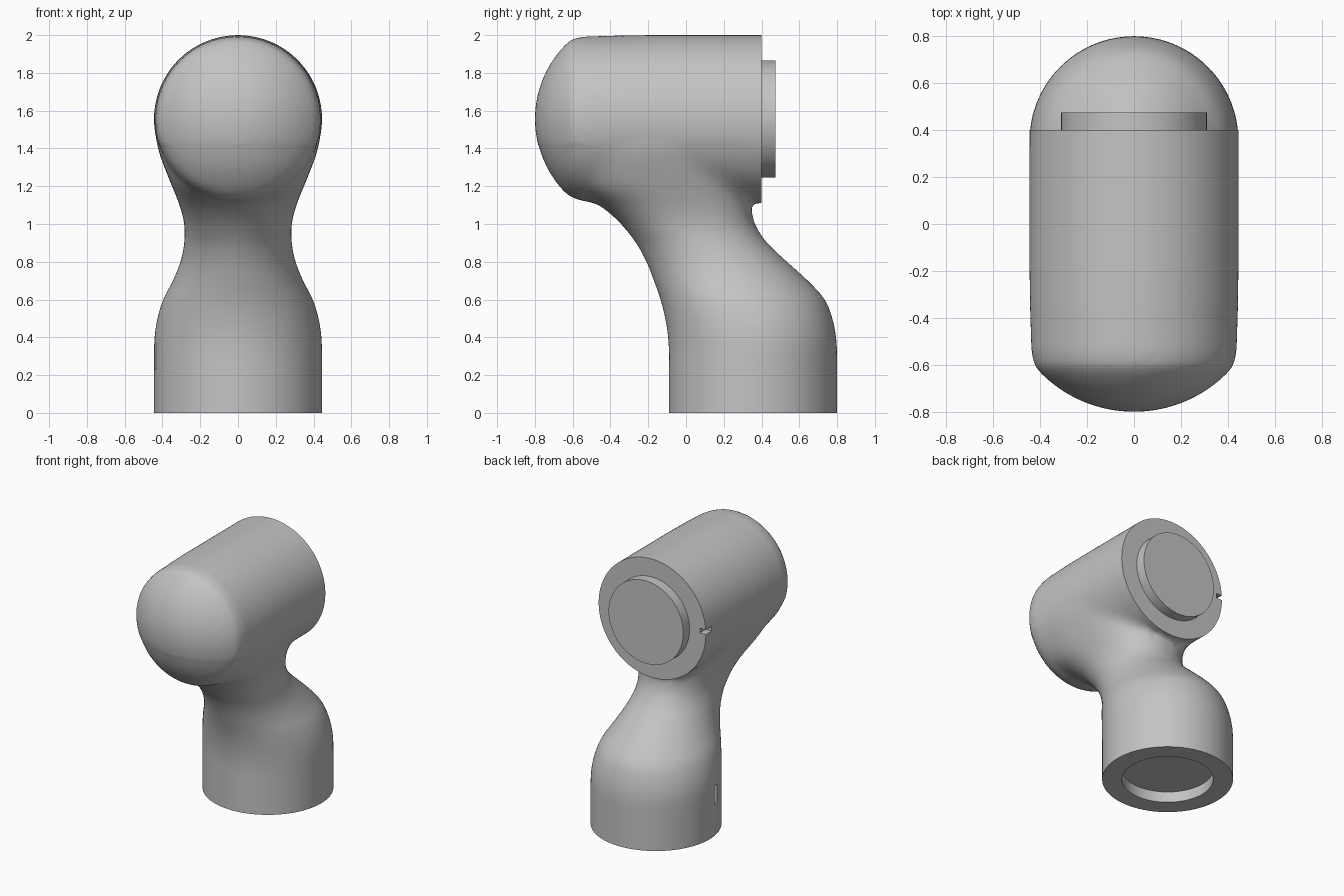
import bpy, bmesh, math
from mathutils import Matrix, Vector

cube = bpy.data.objects.get("Cube")
if cube:
    bpy.data.objects.remove(cube)

SIDES = 96
RADIUS = 0.445     # both joint housings
PLUG = 0.31        # coupling disc and matching socket
BASE_Y = 0.355     # axis of the upright housing
HEAD_Z = 1.555     # axis of the horizontal housing

grey = bpy.data.materials.new("light_grey")
grey.use_nodes = True
grey.diffuse_color = (0.55, 0.55, 0.55, 1)
grey.node_tree.nodes["Principled BSDF"].inputs["Base Color"].default_value = grey.diffuse_color


def finish(name, bm):
    bmesh.ops.recalc_face_normals(bm, faces=bm.faces[:])
    mesh = bpy.data.meshes.new(name)
    bm.to_mesh(mesh)
    bm.free()
    mesh.materials.append(grey)
    obj = bpy.data.objects.new(name, mesh)
    bpy.context.collection.objects.link(obj)
    return obj


def skin(name, rings, matrix=Matrix()):
    """Closed surface through a stack of equal rings."""
    bm = bmesh.new()
    loops = [[bm.verts.new(matrix @ Vector(p)) for p in ring] for ring in rings]
    for low, high in zip(loops, loops[1:]):
        for i in range(SIDES):
            j = (i + 1) % SIDES
            bm.faces.new((low[i], low[j], high[j], high[i]))
    bm.faces.new(loops[0])
    bm.faces.new(loops[-1])
    return finish(name, bm)


def lathe(name, profile, matrix=Matrix()):
    angles = [math.tau * i / SIDES for i in range(SIDES)]
    rings = [[(r * math.cos(a), r * math.sin(a), h) for a in angles] for r, h in profile]
    return skin(name, rings, matrix)


def box(name, centre, size):
    bm = bmesh.new()
    bmesh.ops.create_cube(bm, size=1, matrix=Matrix.Translation(centre) @ Matrix.Diagonal((*size, 1)))
    return finish(name, bm)


def apply(obj, kind, **settings):
    mod = obj.modifiers.new(kind.lower(), kind)
    for key, value in settings.items():
        setattr(mod, key, value)
    bpy.context.view_layer.objects.active = obj
    bpy.ops.object.modifier_apply(modifier=mod.name)


def combine(obj, other, operation):
    apply(obj, "BOOLEAN", operation=operation, object=other, solver="EXACT")
    bpy.data.objects.remove(other)


# Upright housing and leaning neck: height, front y, back y, half width
stations = [Vector(s) for s in (
    (-0.1, -0.09, 0.8, 0.445), (0.3, -0.09, 0.8, 0.445),
    (0.4, -0.095, 0.795, 0.442), (0.5, -0.11, 0.775, 0.427),
    (0.6, -0.135, 0.735, 0.396), (0.7, -0.17, 0.645, 0.345),
    (0.8, -0.21, 0.535, 0.305), (0.9, -0.265, 0.43, 0.285),
    (1, -0.345, 0.365, 0.285), (1.1, -0.46, 0.345, 0.31),
    (1.2, -0.63, 0.34, 0.35), (1.3, -0.7, 0.33, 0.39),
    (1.4, -0.7, 0.3, 0.425), (1.55, -0.6, 0.28, 0.44))]


def section(s):
    z, front, back, half = s
    power = 2 / (2 + 0.5 * min(1, max(0, (z - 0.9) / 0.3)))
    mid, depth = (front + back) / 2, (back - front) / 2
    ring = []
    for i in range(SIDES):
        a = math.tau * i / SIDES
        c, n = math.cos(a), math.sin(a)
        ring.append((half * math.copysign(abs(c) ** power, c),
                     mid + depth * math.copysign(abs(n) ** power, n), z))
    return ring


rings = []
for k in range(len(stations) - 1):
    p, q = stations[k], stations[k + 1]
    before, after = stations[max(k - 1, 0)], stations[min(k + 2, len(stations) - 1)]
    tp = (q - before) * (q[0] - p[0]) / (q[0] - before[0])
    tq = (after - p) * (q[0] - p[0]) / (after[0] - p[0])
    if k == 0:
        tp = tq = q - p
    for step in range(4):
        t = step / 4
        s = (p * (2 * t**3 - 3 * t**2 + 1) + tp * (t**3 - 2 * t**2 + t)
             + q * (3 * t**2 - 2 * t**3) + tq * (t**3 - t**2))
        rings.append(section(s))
rings.append(section(stations[-1]))
body = skin("arm_body", rings)

# Horizontal housing with a domed front
along_y = Matrix.Translation((0, 0, HEAD_Z)) @ Matrix.Rotation(math.pi / 2, 4, "X")
DOME = 0.56
profile = []
for i in range(1, 17):
    a = math.asin(0.4 / DOME) * i / 16
    profile.append((DOME * math.sin(a), 0.24 + DOME * math.cos(a)))
profile += [(0.425, 0.6), (0.437, 0.54), (0.443, 0.35), (RADIUS, 0.2), (RADIUS, -0.5)]
combine(body, lathe("head_housing", profile, along_y), "UNION")

# Blend the neck softly into the head
apply(body, "REMESH", mode="VOXEL", voxel_size=0.016)
bm = bmesh.new()
bm.from_mesh(body.data)


def relax(verts, times):
    for _ in range(times):
        bmesh.ops.smooth_vert(bm, verts=verts, factor=0.5,
                              use_axis_x=True, use_axis_y=True, use_axis_z=True)


relax(bm.verts[:], 3)
relax([v for v in bm.verts if 0.98 < v.co.z < 1.42 and v.co.y < 0.33], 28)
bm.to_mesh(body.data)
bm.free()

# Trim flat ends, then cut the socket, rim notch and side slot
for cutter in (
        box("end_trim", (0, 0.9, 1.63), (2, 1, 1.16)),
        box("floor_trim", (0, 0, -0.5), (3, 3, 1)),
        lathe("socket_cut", [(PLUG, -0.1), (PLUG, 0.08)], Matrix.Translation((0, BASE_Y, 0))),
        box("notch_cut", (-0.445, 0.38, 1.57), (0.1, 0.1, 0.035)),
        box("slot_cut", (-0.436, 0.27, 0.3), (0.08, 0.035, 0.14))):
    cutter.hide_render = True
    combine(body, cutter, "DIFFERENCE")

# Coupling disc on the back of the head
disc = lathe("coupling_disc", [(PLUG, -0.475), (PLUG, -0.38)], along_y)

for obj in (body, disc):
    obj.data.materials.clear()
    obj.data.materials.append(grey)
    for face in obj.data.polygons:
        face.material_index = 0
    bpy.ops.object.select_all(action="DESELECT")
    obj.select_set(True)
    bpy.context.view_layer.objects.active = obj
    bpy.ops.object.shade_smooth_by_angle(angle=math.radians(35))
